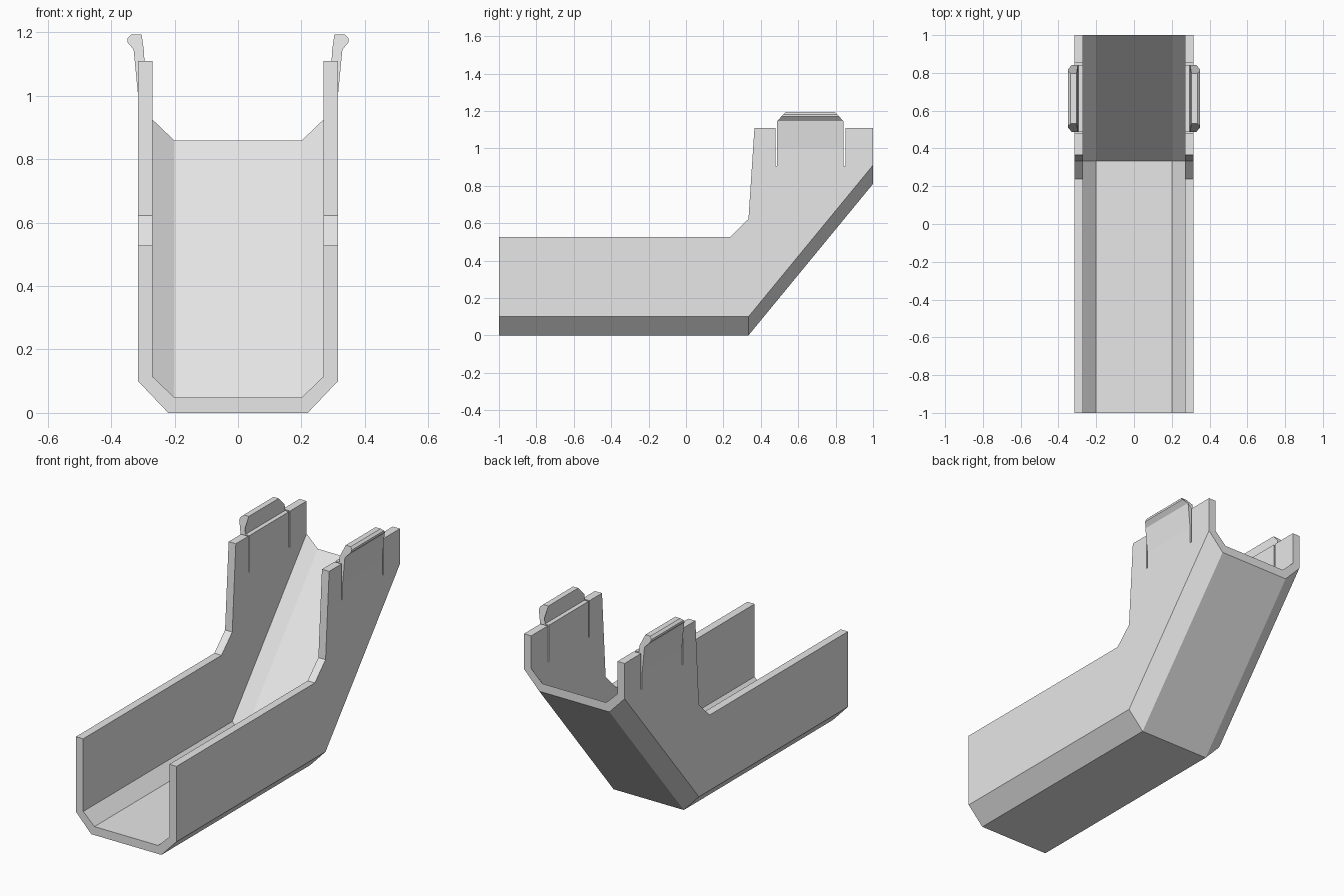
import bpy, bmesh

cube = bpy.data.objects.get("Cube")
if cube:
    bpy.data.objects.remove(cube, do_unlink=True)

grey = bpy.data.materials.new("light_grey")
grey.use_nodes = True
grey.diffuse_color = (0.8, 0.8, 0.8, 1)
grey.node_tree.nodes["Principled BSDF"].inputs["Base Color"].default_value = (0.8, 0.8, 0.8, 1)


def finish(name, bm):
    bmesh.ops.remove_doubles(bm, verts=bm.verts, dist=0.0005)
    bmesh.ops.recalc_face_normals(bm, faces=bm.faces)
    mesh = bpy.data.meshes.new(name)
    bm.to_mesh(mesh)
    bm.free()
    mesh.materials.append(grey)
    obj = bpy.data.objects.new(name, mesh)
    bpy.context.collection.objects.link(obj)
    return obj


def face(bm, points):
    bm.faces.new([bm.verts.new(p) for p in points])


# Trough: a chamfered U section that runs level, then climbs a ramp
STATIONS = [(-1, 0), (0.334, 0), (1, 0.81)]           # y, floor height
OUTER = [(-0.315, 0.1), (-0.22, 0), (0.22, 0), (0.315, 0.1)]
INNER = [(-0.27, 0.115), (-0.2, 0.048), (0.2, 0.048), (0.27, 0.115)]
SLOT = 0.905
WALL_TOP = 1.11
# Upper outline of the side walls, with two slots beside each clip
RIM = [(-1, 0.527), (0.238, 0.527), (0.334, 0.622), (0.366, WALL_TOP),
       (0.478, WALL_TOP), (0.478, SLOT), (0.487, SLOT), (0.842, SLOT),
       (0.852, SLOT), (0.852, WALL_TOP), (1, WALL_TOP)]

bm = bmesh.new()
# Floor and chamfers, outside and inside
for section in (OUTER, INNER):
    for (xa, za), (xb, zb) in zip(section, section[1:]):
        for (y0, h0), (y1, h1) in zip(STATIONS, STATIONS[1:]):
            face(bm, [(xa, y0, za + h0), (xb, y0, zb + h0),
                      (xb, y1, zb + h1), (xa, y1, za + h1)])
# Side walls and their rims
for side in (-1, 1):
    for x, z in (OUTER[-1], INNER[-1]):
        face(bm, [(side * x, y, z + h) for y, h in STATIONS]
             + [(side * x, y, t) for y, t in reversed(RIM)])
    xo, xi = side * OUTER[-1][0], side * INNER[-1][0]
    for (y0, z0), (y1, z1) in zip(RIM, RIM[1:]):
        face(bm, [(xo, y0, z0), (xo, y1, z1), (xi, y1, z1), (xi, y0, z0)])
# Open ends
for (y, h), top in ((STATIONS[0], RIM[0][1]), (STATIONS[-1], RIM[-1][1])):
    outer = [(OUTER[0][0], top - h)] + OUTER + [(OUTER[-1][0], top - h)]
    inner = [(INNER[0][0], top - h)] + INNER + [(INNER[-1][0], top - h)]
    for i in range(len(outer) - 1):
        face(bm, [(x, y, z + h) for x, z in
                  (outer[i], outer[i + 1], inner[i + 1], inner[i])])
finish("trough", bm)

# Snap clips: flared tabs with a hooked head whose ends taper inward
CLIP = [(0.27, SLOT), (0.27, WALL_TOP), (0.295, WALL_TOP), (0.297, 1.145),
        (0.304, 1.193), (0.336, 1.193), (0.349, 1.181), (0.349, 1.169),
        (0.329, 1.145), (0.315, 1.0), (0.315, SLOT)]
for name, side in (("left_clip", 1), ("right_clip", -1)):
    bm = bmesh.new()
    ends = []
    for y, inward in ((0.487, 1), (0.842, -1)):
        ends.append([(side * x, y + inward * max(0, z - 1.145) * 0.92, z)
                     for x, z in CLIP])
        face(bm, ends[-1])
    front, back = ends
    for i in range(len(CLIP)):
        j = (i + 1) % len(CLIP)
        face(bm, [front[i], front[j], back[j], back[i]])
    finish(name, bm)
